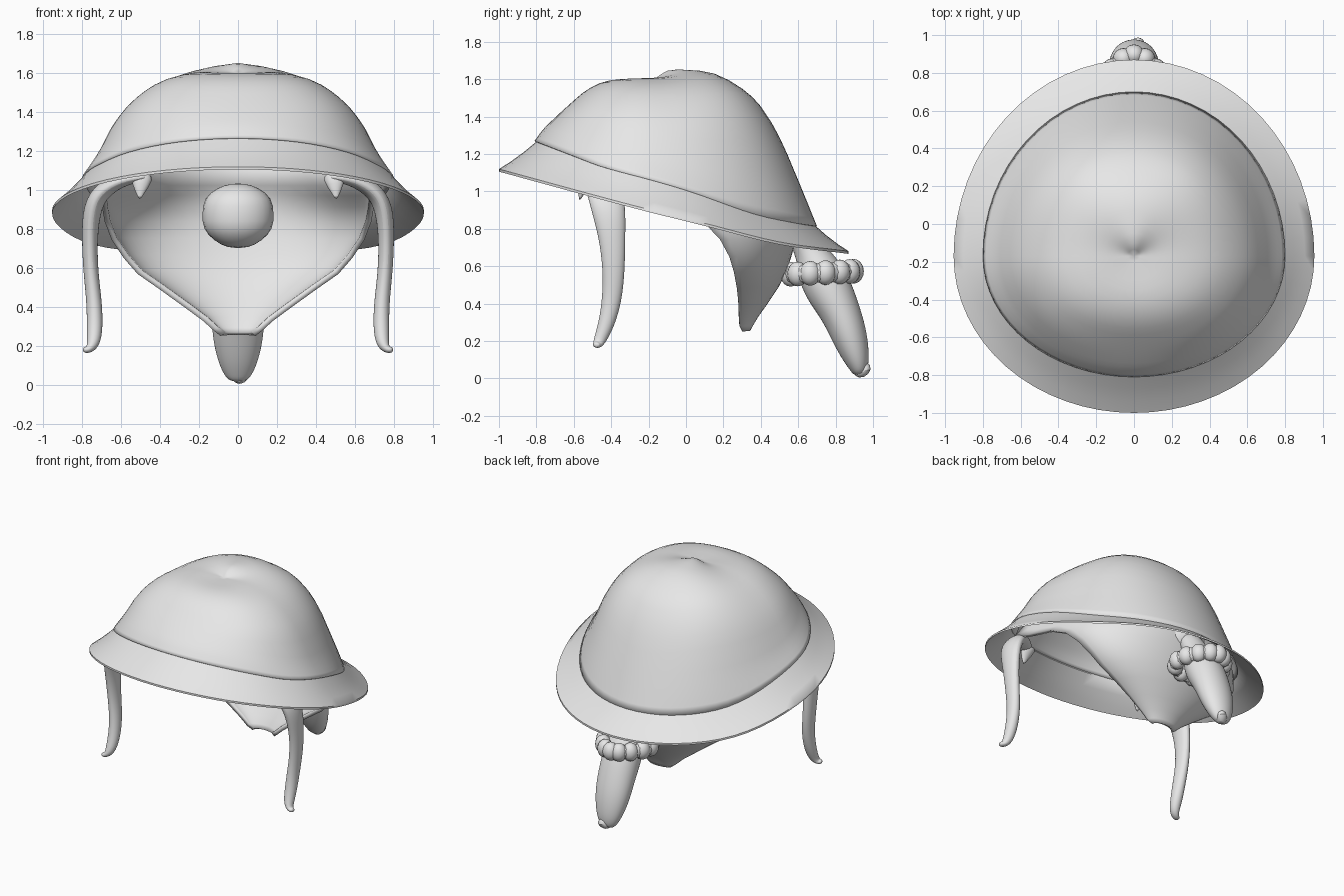
import bpy, bmesh, math
from mathutils import Vector

if "Cube" in bpy.data.objects:
    bpy.data.objects.remove(bpy.data.objects["Cube"])

grey = bpy.data.materials.new("light grey")
grey.diffuse_color = (0.8, 0.8, 0.8, 1)
grey.use_nodes = True
grey.node_tree.nodes["Principled BSDF"].inputs["Base Color"].default_value = grey.diffuse_color


def finish(obj, angle=50):
    obj.data.materials.clear()
    obj.data.materials.append(grey)
    bpy.ops.object.select_all(action='DESELECT')
    obj.select_set(True)
    bpy.context.view_layer.objects.active = obj
    bpy.ops.object.shade_smooth_by_angle(angle=math.radians(angle))


def interp(t, v):
    """Smooth lookup in a list of (input, output) pairs."""
    n = len(t)
    v = max(t[0][0], min(t[-1][0], v))
    i = max(k for k in range(n - 1) if t[k][0] <= v)

    def slope(k):
        a, b = t[max(k - 1, 0)], t[min(k + 1, n - 1)]
        return (b[1] - a[1]) / (b[0] - a[0])
    (x0, y0), (x1, y1) = t[i], t[i + 1]
    h = x1 - x0
    u = (v - x0) / h
    return (y0 * (1 + 2 * u) * (1 - u) ** 2 + slope(i) * h * u * (1 - u) ** 2
            + y1 * u * u * (3 - 2 * u) + slope(i + 1) * h * u * u * (u - 1))


def loft(name, rings, closed=True, cap=False, thick=0.0, subdiv=0):
    """Skin a list of point rings into one surface."""
    bm = bmesh.new()
    rows = [[bm.verts.new(p) for p in r] for r in rings]
    n = len(rows[0])
    for a, b in zip(rows, rows[1:]):
        for i in range(n if closed else n - 1):
            j = (i + 1) % n
            bm.faces.new((a[i], a[j], b[j], b[i]))
    if cap:
        bm.faces.new(rows[0])
        bm.faces.new(rows[-1])
    bmesh.ops.remove_doubles(bm, verts=bm.verts, dist=1e-5)
    bmesh.ops.recalc_face_normals(bm, faces=bm.faces)
    me = bpy.data.meshes.new(name)
    bm.to_mesh(me)
    bm.free()
    obj = bpy.data.objects.new(name, me)
    bpy.context.collection.objects.link(obj)
    finish(obj)
    if subdiv:
        obj.modifiers.new("round", 'SUBSURF').levels = subdiv
        obj.modifiers["round"].render_levels = subdiv
    if thick:
        m = obj.modifiers.new("thickness", 'SOLIDIFY')
        m.thickness = thick
        m.offset = -1
    return obj


def tube(name, path, ref, subdiv=2, sides=10):
    """Tapered strand; each path entry is position and two radii."""
    pts = [Vector(p[:3]) for p in path]
    ref = Vector(ref)
    rings = []
    for i, c in enumerate(pts):
        t = (pts[min(i + 1, len(pts) - 1)] - pts[max(i - 1, 0)]).normalized()
        u = t.cross(ref).normalized()
        v = u.cross(t).normalized()
        ra, rb = path[i][3:]
        rings.append([c + u * ra * math.cos(k * math.tau / sides)
                      + v * rb * math.sin(k * math.tau / sides) for k in range(sides)])
    return loft(name, rings, cap=True, subdiv=subdiv)


def ball(name, loc, scale, seg=16):
    bpy.ops.mesh.primitive_uv_sphere_add(segments=seg, ring_count=seg // 2 + 2, radius=1, location=loc)
    o = bpy.context.object
    o.name = name
    o.scale = scale
    finish(o)
    return o


# Hat: egg-shaped outline around the crown dent
SEG, CY = 64, -0.17
rim_z = [(-.81, 1.27), (-.6, 1.19), (-.45, 1.135), (-.17, 1.06), (.03, 1.0),
         (.37, .88), (.6, .83), (.7, .815)]
brim_z = [(-1, 1.12), (-.3, .93), (.1, .83), (.5, .73), (.87, .68)]
front = [(0, 1.6), (.2, 1.6), (.33, 1.598), (.46, 1.578), (.58, 1.535), (.7, 1.47), (.82, 1.4), (.93, 1.33), (1, 1.27)]
side = [(0, 1.6), (.12, 1.605), (.27, 1.605), (.5, 1.555), (.69, 1.445), (.81, 1.32), (.9, 1.18), (1, 1.06)]
back = [(0, 1.6), (.08, 1.645), (.2, 1.65), (.37, 1.63), (.54, 1.55), (.655, 1.455),
        (.77, 1.29), (.885, 1.06), (1, .815)]


def egg(a, rx, rf, rb):
    c = math.cos(a)
    return rx * math.sin(a), CY + (rb if c > 0 else rf) * c


def height(table, r):
    return (interp(table, r) - table[-1][1]) / (1.6 - table[-1][1])


angles = [i * math.tau / SEG for i in range(SEG)]
levels = [1, .98, .95, .92, .885, .82, .77, .72, .655, .6, .54, .46, .37, .28, .2, .14, .08, .04, 0]
rings = []
for r in levels:
    ring = []
    for a in angles:
        x, y = egg(a, .8, .64, .87)
        z0 = interp(rim_z, y)
        c2 = math.cos(a) ** 2
        h = c2 * height(back if math.cos(a) > 0 else front, r) + (1 - c2) * height(side, r)
        # fuller shoulders on the diagonals, mostly towards the back
        bulge = (.085 if math.cos(a) > 0 else .035) * math.sin(2 * a) ** 2 * 3.5 * r ** 3 * (1 - r ** 4)
        ring.append((x * r, CY + (y - CY) * r, z0 + h * (1.6 - z0) + bulge * .6))
    rings.append(ring)
loft("hat_crown", rings, thick=0.015)

# Brim: sloping band meeting the crown edge
inner, outer = [], []
for a in angles:
    x, y = egg(a, .787, .627, .857)
    inner.append(Vector((x, y, interp(rim_z, y) + .004)))
    x, y = egg(a, .955, .83, 1.04)
    outer.append(Vector((x, y, interp(brim_z, y))))
brim_rings = [[p.lerp(q, f) - Vector((0, 0, .03 * f * (1 - f))) for p, q in zip(inner, outer)]
              for f in (0, .35, .7, 1)]
lower = [[p - Vector((0, 0, .014)) for p in r] for r in reversed(brim_rings)]
loft("hat_brim", brim_rings + lower + [brim_rings[0]])

# Back drape: pointed shell; rows are height, half width, front edge y, back y
rows = [(1.13, .67, -.38, .51), (1.03, .69, -.42, .56), (.98, .69, -.28, .58), (.92, .685, -.06, .59),
        (.84, .67, .09, .59), (.75, .635, .18, .575), (.66, .575, .23, .55), (.58, .505, .255, .525),
        (.5, .39, .27, .485), (.41, .265, .28, .425), (.34, .17, .282, .375), (.29, .115, .285, .345),
        (.262, .08, .3, .33)]
shell = []
for z, w, ye, yb in rows:
    shell.append([(w * math.sin(t), ye + (yb - ye) * math.cos(t), z)
                  for t in (math.radians(-90 + i * 7.5) for i in range(25))])
drape = loft("back_drape", shell, closed=False)
m = drape.modifiers.new("thickness", 'SOLIDIFY')
m.thickness = .03
m.offset = 0

# Side locks, curling outward at the tips
for s, label in ((1, "right"), (-1, "left")):
    lock = [(.46, -.56, 1.07, .02, .03), (.58, -.5, 1.06, .035, .07), (.69, -.44, 1.01, .05, .1),
            (.75, -.415, .92, .052, .1), (.763, -.395, .76, .043, .075), (.757, -.385, .58, .04, .062),
            (.737, -.395, .42, .042, .056), (.735, -.425, .29, .044, .046), (.742, -.46, .205, .036, .036),
            (.77, -.475, .176, .02, .026), (.797, -.48, .182, .016, .018)]
    tube(label + "_side_lock", [(s * p[0],) + p[1:] for p in lock], (0, 1, 0))
    tube(label + "_fringe_tip", [(s * .49, -.52, 1.09, .07, .05), (s * .5, -.55, 1.03, .05, .03),
                                 (s * .505, -.57, .95, .004, .004)], (0, 1, 0), subdiv=1)

# Hair knot at the back of the head
knot = [(.7, .05), (.74, .13), (.8, .19), (.88, .192), (.96, .185), (1.015, .11), (1.035, .03)]
tube("hair_knot", [(0, .49, z, r, r * .85) for z, r in knot], (0, 1, 0), subdiv=1, sides=12)

# Hanging tail with a curled end
tail = [(0, .57, .84, .08, .1), (0, .655, .7, .075, .085), (0, .70, .6, .12, .13), (0, .755, .49, .135, .145),
        (0, .825, .36, .112, .142), (0, .87, .24, .102, .136), (0, .905, .13, .08, .11),
        (0, .925, .06, .055, .08), (0, .93, .015, .03, .045)]
tube("hair_tail", tail, (1, 0, 0), sides=12)
tube("tail_curl", [(0, .9, .035, .03, .035), (.01, .945, .03, .036, .04), (.025, .967, .055, .036, .04),
                   (.03, .95, .082, .025, .025)], (1, 0, 0), subdiv=1, sides=8)


# Beaded tie around the tail, narrower towards the back
def tie_point(a):
    c = math.cos(a)
    return .165 * math.sin(a) * (1 - .3 * c), .725 + .17 * c, .565 + .008 * c


for i in range(13):
    ball("tie_bead_%d" % (i + 1), tie_point(i * math.tau / 13), (.056, .056, .066))
cord = []
for i in range(27):
    a = i * math.tau / 26
    x, y, z = tie_point(a)
    cord.append([(x + .042 * math.cos(b) * math.sin(a), y + .042 * math.cos(b) * math.cos(a),
                  z + .052 * math.sin(b)) for b in (k * math.tau / 8 for k in range(8))])
loft("tie_cord", cord)
